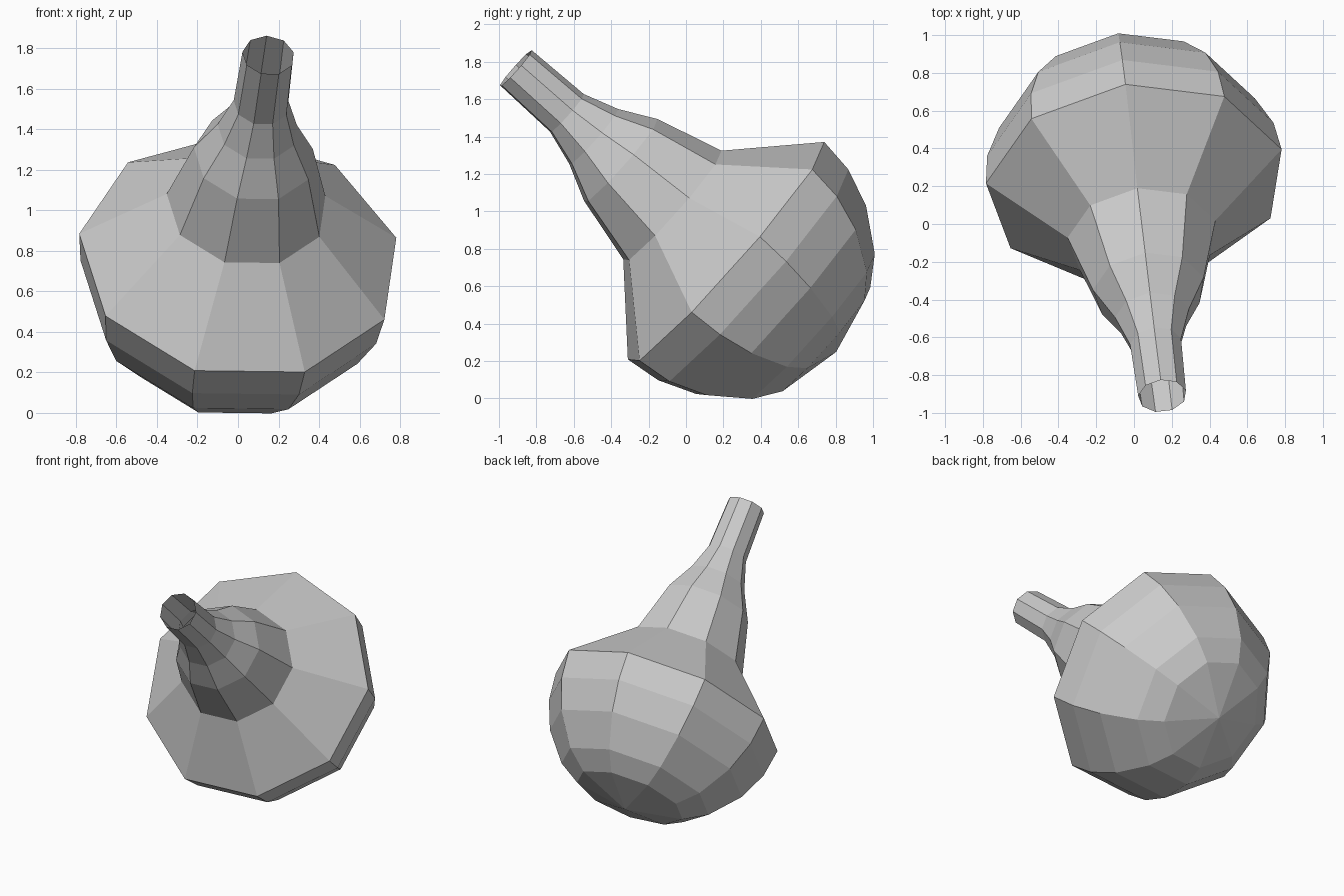
import bpy
import bmesh
from math import cos, sin, tau
from mathutils import Vector

if "Cube" in bpy.data.objects:
    bpy.data.objects.remove(bpy.data.objects["Cube"])

SIDES = 9
centre = Vector((0.008, 0.214, 0.77))          # middle of the widest ring
axis = (Vector((0.15, -0.91, 1.765)) - centre).normalized()
u = Vector((-0.053, 0.526, 0.60))              # direction of the first ring corner
u = (u - axis * u.dot(axis)).normalized()
v = axis.cross(u)

# Profile along the tilted axis: (distance from widest ring, radius)
profile = [
    (-0.70, 0.38), (-0.60, 0.53), (-0.395, 0.692), (-0.195, 0.775),  # round bulb
    (0.0, 0.80), (0.385, 0.40),                                     # rim and shoulder
    (0.755, 0.30), (0.95, 0.20), (1.142, 0.138), (1.508, 0.129),    # neck, open mouth
]

bm = bmesh.new()
rings = []
for t, r in profile:
    rings.append([bm.verts.new(centre + axis * t
                               + r * (u * cos(tau * i / SIDES) + v * sin(tau * i / SIDES)))
                  for i in range(SIDES)])

# Bulb and neck walls
for low, high in zip(rings, rings[1:]):
    for i in range(SIDES):
        j = (i + 1) % SIDES
        bm.faces.new((low[i], low[j], high[j], high[i]))

# Rounded base closes in a fan
pole = bm.verts.new(centre - axis * 0.79)
for i in range(SIDES):
    bm.faces.new((pole, rings[0][(i + 1) % SIDES], rings[0][i]))

mesh = bpy.data.meshes.new("flask_body")
bm.to_mesh(mesh)
bm.free()
bpy.context.collection.objects.link(bpy.data.objects.new("flask_body", mesh))
